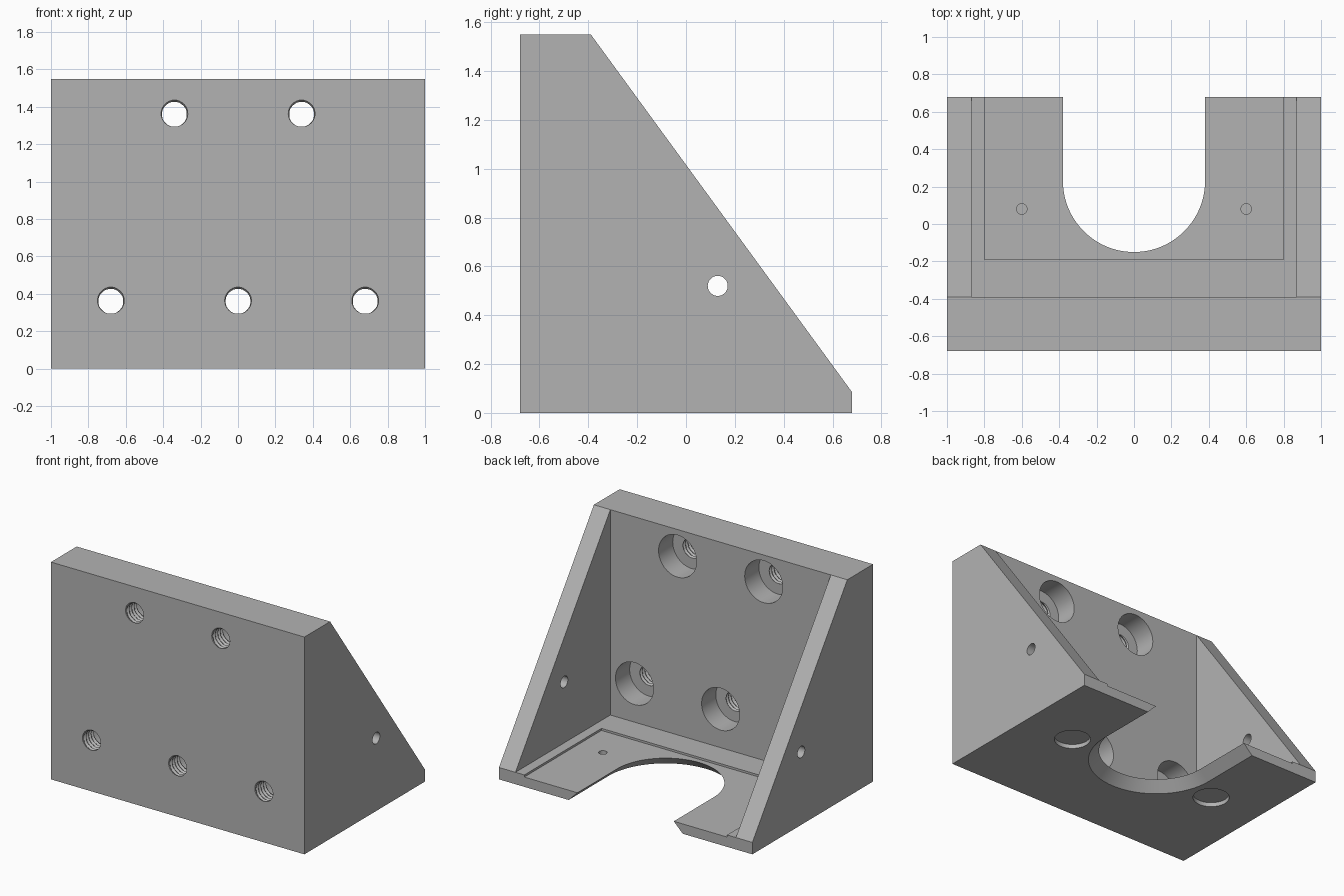
import bpy
import bmesh
import math
from mathutils import Matrix, Vector

cube = bpy.data.objects.get("Cube")
if cube:
    bpy.data.objects.remove(cube, do_unlink=True)

# Overall dimensions
HALF_X, HALF_Y, HEIGHT = 1.0, 0.68, 1.55
WALL_X = 0.87       # inner face of the side gussets
PLATE_Y = -0.39     # rear face of the upright plate
FLOOR, RECESS = 0.085, 0.07

grey = bpy.data.materials.new("plain grey")
grey.use_nodes = True
grey.diffuse_color = (0.45, 0.45, 0.45, 1)
grey.node_tree.nodes["Principled BSDF"].inputs["Base Color"].default_value = grey.diffuse_color


def loft(name, rings):
    """Closed solid through a list of equal-sized point rings."""
    bm = bmesh.new()
    loops = [[bm.verts.new(p) for p in ring] for ring in rings]
    n = len(loops[0])
    for a, b in zip(loops, loops[1:]):
        for i in range(n):
            j = (i + 1) % n
            bm.faces.new((a[i], a[j], b[j], b[i]))
    bm.faces.new(loops[0][::-1])
    bm.faces.new(loops[-1])
    bmesh.ops.recalc_face_normals(bm, faces=bm.faces)
    mesh = bpy.data.meshes.new(name)
    bm.to_mesh(mesh)
    bm.free()
    mesh.materials.append(grey)
    obj = bpy.data.objects.new(name, mesh)
    bpy.context.collection.objects.link(obj)
    return obj


def box(name, x0, x1, y0, y1, z0, z1):
    ring = [(x0, y0), (x1, y0), (x1, y1), (x0, y1)]
    return loft(name, [[(x, y, z) for x, y in ring] for z in (z0, z1)])


def rod(name, start, axis, length, radius, segments=48):
    turn = Vector((0, 0, 1)).rotation_difference(Vector(axis)).to_matrix().to_4x4()
    place = Matrix.Translation(start) @ turn
    angles = [math.tau * i / segments for i in range(segments)]
    return loft(name, [[place @ Vector((radius * math.cos(a), radius * math.sin(a), h))
                        for a in angles] for h in (0, length)])


def thread(name, x, z, y0, y1, pitch=0.028, inner=0.066, depth=0.011):
    """Helical tap running along y."""
    segments, steps = 32, 8
    rows = int((y1 - y0) / pitch * steps)
    rings = []
    for i in range(rows + 1):
        ring = []
        for j in range(segments):
            phase = (i / steps + j / segments) % 1
            r = inner + depth * abs(2 * phase - 1)
            a = math.tau * j / segments
            ring.append((x + r * math.cos(a), y0 + i * pitch / steps, z + r * math.sin(a)))
        rings.append(ring)
    return loft(name, rings)


def u_ring(half, z):
    """Outline of the open-ended slot at one height."""
    centre = 0.23
    arc = [(half * math.cos(a), centre + half * math.sin(a), z)
           for a in (math.pi + math.pi * i / 48 for i in range(49))]
    return [(-half, 1, z)] + arc + [(half, 1, z)]


def cut(target, cutter):
    mod = target.modifiers.new("cut", 'BOOLEAN')
    mod.operation = 'DIFFERENCE'
    mod.solver = 'EXACT'
    mod.object = cutter
    bpy.ops.object.select_all(action='DESELECT')
    bpy.context.view_layer.objects.active = target
    target.select_set(True)
    bpy.ops.object.modifier_apply(modifier=mod.name)
    bpy.data.objects.remove(cutter, do_unlink=True)


# Solid wedge from the side profile
profile = [(-HALF_Y, 0), (HALF_Y, 0), (HALF_Y, FLOOR), (PLATE_Y, HEIGHT), (-HALF_Y, HEIGHT)]
bracket = loft("angle_bracket", [[(x, y, z) for y, z in profile] for x in (-HALF_X, HALF_X)])

# Hollow between the gussets, shallow floor recess and flared slot
cut(bracket, box("hollow", -WALL_X, WALL_X, PLATE_Y, 1, FLOOR, 2))
cut(bracket, box("floor_recess", -0.8, 0.8, -0.19, 1, RECESS, 0.2))
cut(bracket, loft("slot", [u_ring(0.47, -0.02), u_ring(0.38, RECESS), u_ring(0.38, 0.2)]))

# Tapped and counterbored mounting holes in the upright plate
for x, z in [(-0.34, 1.36), (0.34, 1.36), (-0.68, 0.36), (0, 0.36), (0.68, 0.36)]:
    cut(bracket, rod("counterbore", (x, PLATE_Y - 0.16, z), (0, 1, 0), 0.2, 0.15))
    cut(bracket, thread("tap", x, z, -0.701, -0.5))

# Cross hole in each gusset, blind hole above and round pocket below each floor wing
for s in (-1, 1):
    cut(bracket, rod("cross_hole", (s * 0.8, 0.13, 0.52), (s, 0, 0), 0.3, 0.041))
    cut(bracket, rod("floor_hole", (s * 0.6, 0.08, 0.045), (0, 0, 1), 0.1, 0.028, 32))
    cut(bracket, rod("floor_pocket", (s * 0.6, 0.08, -0.1), (0, 0, 1), 0.13, 0.12))

bpy.ops.object.shade_smooth_by_angle(angle=math.radians(25))
